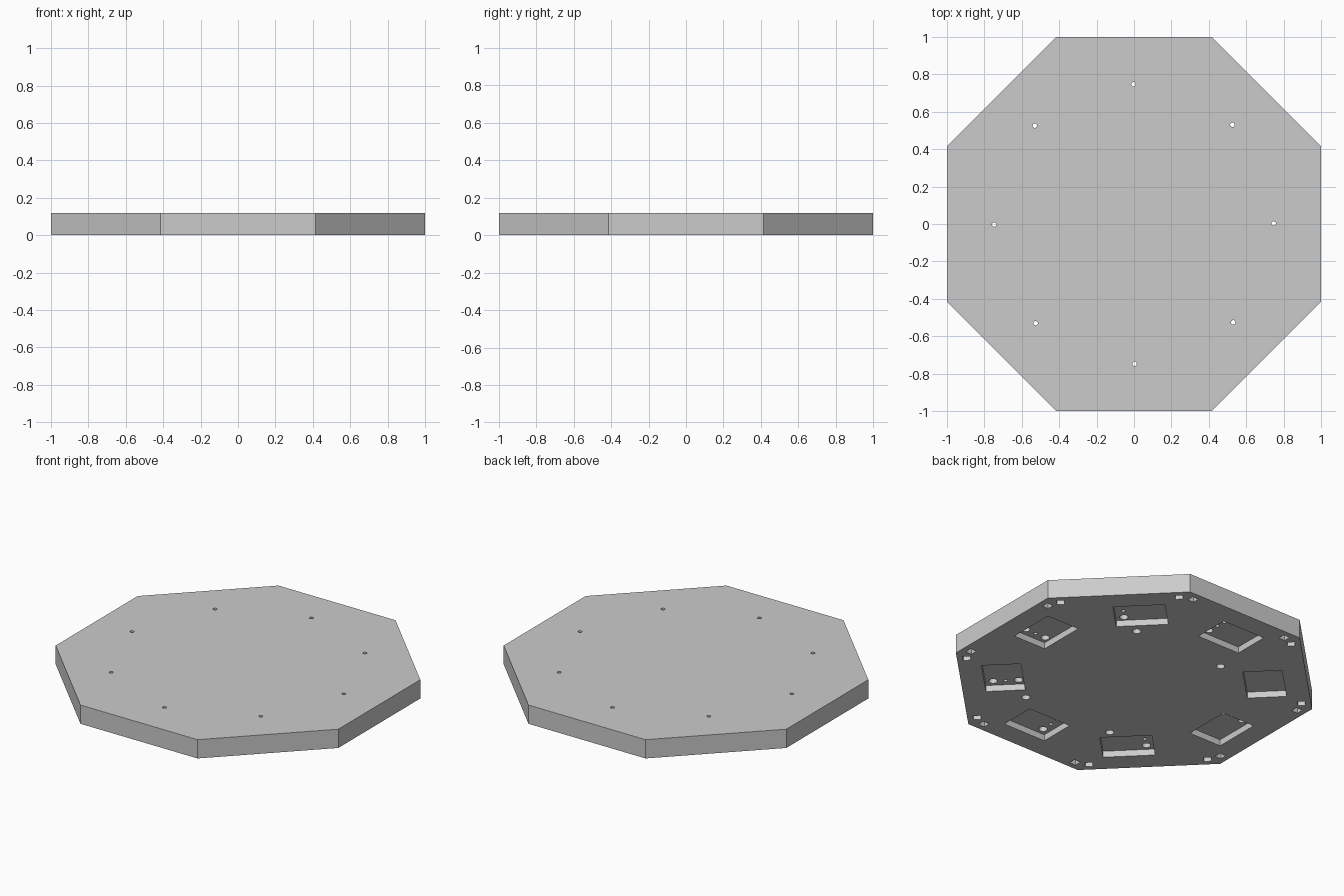
import bpy, bmesh, math
from mathutils import Matrix

if "Cube" in bpy.data.objects:
    bpy.data.objects.remove(bpy.data.objects["Cube"])

HEIGHT = 0.12
POCKET_DEPTH = 0.04


def turn(angle):
    return Matrix.Rotation(angle, 4, 'Z')


def add_box(bm, frame, x, y, z):
    """Box spanning the (min, max) ranges x, y, z inside a rotated frame."""
    mid = [(r[0] + r[1]) / 2 for r in (x, y, z)]
    size = [r[1] - r[0] for r in (x, y, z)]
    place = frame @ Matrix.Translation(mid) @ Matrix.Diagonal((*size, 1))
    bmesh.ops.create_cube(bm, size=1, matrix=place)


def add_cylinder(bm, frame, x, y, radius, z, sides=32):
    place = frame @ Matrix.Translation((x, y, (z[0] + z[1]) / 2))
    bmesh.ops.create_cone(bm, cap_ends=True, segments=sides, radius1=radius,
                          radius2=radius, depth=z[1] - z[0], matrix=place)


def make_object(bm, name):
    mesh = bpy.data.meshes.new(name)
    bm.to_mesh(mesh)
    bm.free()
    obj = bpy.data.objects.new(name, mesh)
    bpy.context.collection.objects.link(obj)
    return obj


grey = bpy.data.materials.new("light_grey")
grey.diffuse_color = (0.6, 0.6, 0.6, 1)
grey.use_nodes = True
grey.node_tree.nodes["Principled BSDF"].inputs["Base Color"].default_value = grey.diffuse_color

# Octagonal plate, flat sides at distance 1 from the centre
bm = bmesh.new()
add_cylinder(bm, turn(math.pi / 8), 0, 0, 1 / math.cos(math.pi / 8), (0, HEIGHT), 8)
plate = make_object(bm, "octagon_plate")
plate.data.materials.append(grey)

pockets = bmesh.new()
holes = bmesh.new()
for i in range(8):
    frame = turn(i * math.pi / 4)
    # Rectangular underside pocket, offset to one side of the hole line
    add_box(pockets, frame, (0.637, 0.865), (-0.047, 0.255), (-0.1, POCKET_DEPTH))
    # Small hole through the top
    add_cylinder(holes, frame, 0.747, 0.003, 0.012, (-0.1, HEIGHT + 0.1), 24)
    # Two blind peg holes in the pocket floor
    for r in (0.672, 0.82):
        add_cylinder(holes, frame, r, 0, 0.025, (-0.1, 0.095))
    # Square sockets at both ends of each side
    for t in (-0.345, 0.345):
        add_box(holes, frame, (0.921, 0.965), (t - 0.022, t + 0.022), (-0.1, 0.06))

# Four blind fixing holes around the middle
for x in (-0.276, 0.358):
    for y in (-0.549, 0.45):
        add_cylinder(holes, Matrix.Identity(4), x, y, 0.025, (-0.1, 0.06))

# Cut the plate, then drop the cutters
bpy.context.view_layer.objects.active = plate
plate.select_set(True)
for bm, name in ((pockets, "pocket_cutter"), (holes, "hole_cutter")):
    cutter = make_object(bm, name)
    cutter.hide_render = True
    mod = plate.modifiers.new(name, 'BOOLEAN')
    mod.operation = 'DIFFERENCE'
    mod.solver = 'EXACT'
    mod.object = cutter
    bpy.ops.object.modifier_apply(modifier=mod.name)
    bpy.data.objects.remove(cutter)

# One colour everywhere, round holes smooth, edges sharp
plate.data.materials.clear()
plate.data.materials.append(grey)
for poly in plate.data.polygons:
    poly.material_index = 0
bpy.ops.object.shade_smooth_by_angle(angle=math.radians(30))
